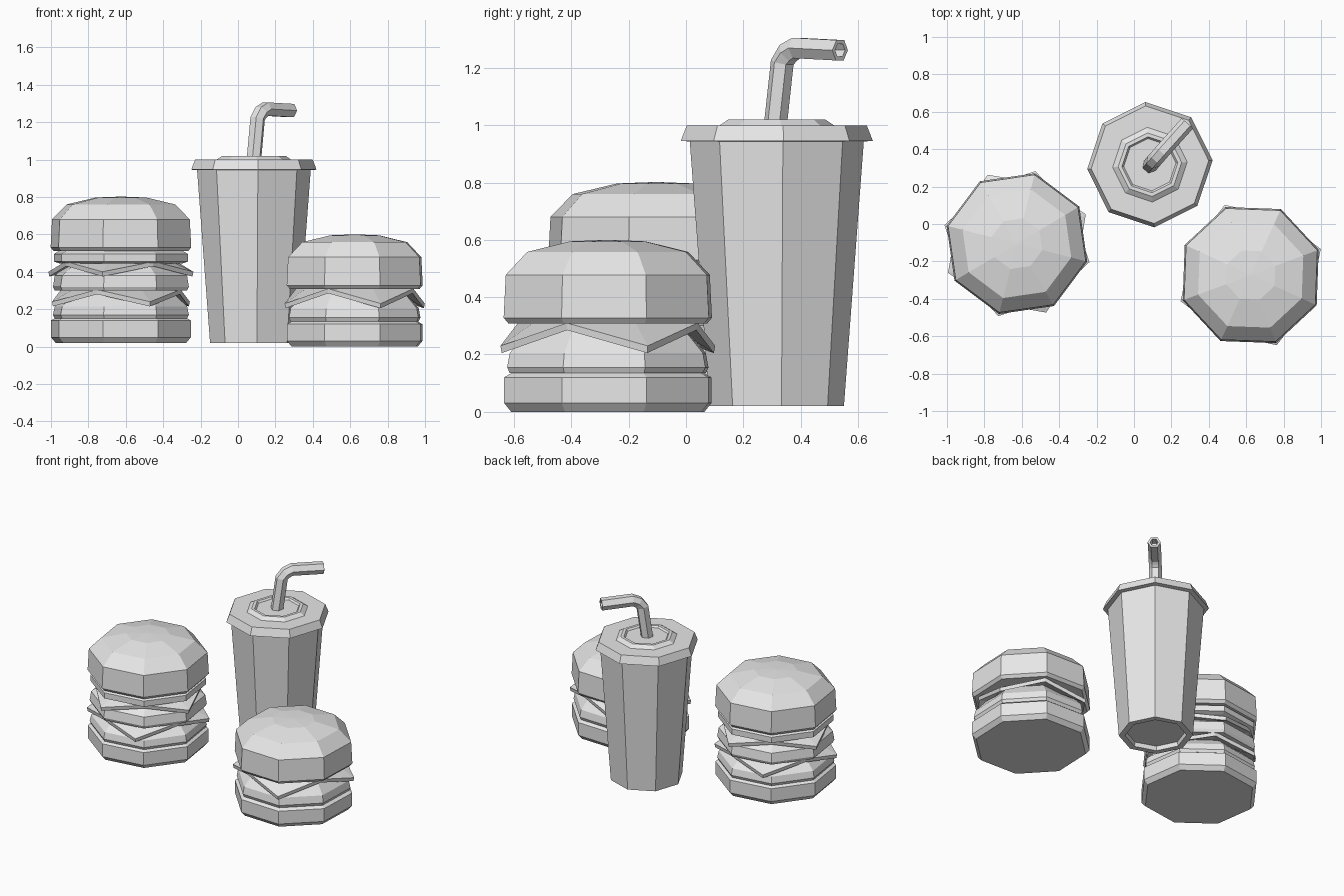
import bpy, bmesh
from math import sin, cos, radians, tau
from mathutils import Vector

cube = bpy.data.objects.get("Cube")
if cube:
    bpy.data.objects.remove(cube)

grey = bpy.data.materials.new("plain grey")
grey.use_nodes = True
grey.diffuse_color = (0.8, 0.8, 0.8, 1)
grey.node_tree.nodes["Principled BSDF"].inputs["Base Color"].default_value = (0.8, 0.8, 0.8, 1)


def skin(name, rings):
    """Join rings of points with faces and close both ends."""
    bm = bmesh.new()
    loops = [[bm.verts.new(p) for p in ring] for ring in rings]
    n = len(loops[0])
    for a, b in zip(loops, loops[1:]):
        for i in range(n):
            j = (i + 1) % n
            bm.faces.new((a[i], a[j], b[j], b[i]))
    bm.faces.new(loops[0][::-1])
    bm.faces.new(loops[-1])
    bmesh.ops.recalc_face_normals(bm, faces=bm.faces)
    mesh = bpy.data.meshes.new(name)
    bm.to_mesh(mesh)
    bm.free()
    mesh.materials.append(grey)
    obj = bpy.data.objects.new(name, mesh)
    bpy.context.collection.objects.link(obj)
    return obj


def octagon(centre, turn, r, z, r_odd=None, z_odd=None):
    """Eight points; odd ones may have their own radius and height."""
    pts = []
    for i in range(8):
        odd = i % 2 and r_odd is not None
        a = radians(turn) + tau * i / 8
        rr, zz = (r_odd, z_odd) if odd else (r, z)
        pts.append((centre[0] + rr * cos(a), centre[1] + rr * sin(a), zz))
    return pts


def lathe(name, centre, turn, profile):
    return skin(name, [octagon(centre, turn, r, z) for r, z in profile])


def cheese(name, centre, turn, low, high):
    """Square slice whose four corners droop over the patty."""
    t = 0.025
    skin(name, [
        octagon(centre, turn, 0.27, high - t),
        octagon(centre, turn, 0.395, low, 0.34, high - t),
        octagon(centre, turn, 0.40, low + t, 0.345, high),
        octagon(centre, turn, 0.27, high + 0.005),
    ])


def patty(name, centre, turn, z0, z1, top):
    """Patty with a sloped filling on top that carries the cheese."""
    lathe(name, centre, turn, [(0.365, z0), (0.375, z0 + 0.02),
                               (0.365, z1), (0.29, top)])


def bottom_bun(name, centre, turn, z):
    lathe(name, centre, turn, [(0.36, z), (0.386, z + 0.03),
                               (0.386, z + 0.12), (0.35, z + 0.14)])


def top_bun(name, centre, turn, z):
    lathe(name, centre, turn, [(0.37, z), (0.388, z + 0.02), (0.38, z + 0.17),
                               (0.30, z + 0.25), (0.14, z + 0.287), (0.01, z + 0.292)])


# Single burger
c, turn = (0.624, -0.273), 20.4
bottom_bun("single_bottom_bun", c, turn, 0)
patty("single_patty", c, turn, 0.135, 0.205, 0.29)
cheese("single_cheese", c, turn, 0.205, 0.31)
top_bun("single_top_bun", c, turn, 0.308)

# Double burger
c, turn = (-0.626, -0.105), 30.7
bottom_bun("double_bottom_bun", c, turn, 0.02)
patty("double_lower_patty", c, turn, 0.15, 0.215, 0.285)
cheese("double_lower_cheese", c, 23, 0.215, 0.305)
patty("double_upper_patty", c, turn, 0.30, 0.38, 0.44)
cheese("double_upper_cheese", c, turn + 45, 0.375, 0.455)
lathe("double_onion", c, turn, [(0.34, 0.445), (0.37, 0.455), (0.37, 0.495), (0.34, 0.512)])
top_bun("double_top_bun", c, turn, 0.51)

# Cup with a recessed base, and its lid
c, turn = (0.085, 0.317), 4
lathe("cup", c, turn, [(0.19, 0.05), (0.195, 0.02), (0.235, 0.02), (0.305, 0.95)])
lathe("cup_lid", c, turn, [(0.30, 0.943), (0.336, 0.946), (0.315, 1.0), (0.20, 1.0),
                           (0.17, 1.02), (0.15, 1.02), (0.14, 1.008)])

# Bent drinking straw, open at the tip
path = [Vector(p) for p in ((0.085, 0.312, 1.0), (0.105, 0.336, 1.22), (0.124, 0.357, 1.253),
                            (0.148, 0.385, 1.27), (0.285, 0.538, 1.262))]
side = (path[-1] - path[0]).cross(Vector((0, 0, 1))).normalized()
rings = []


def straw_ring(p, along, r):
    up = side.cross(along).normalized()
    rings.append([p + r * (cos(tau * k / 6) * side + sin(tau * k / 6) * up) for k in range(6)])


for i, p in enumerate(path):
    along = path[min(i + 1, len(path) - 1)] - path[max(i - 1, 0)]
    straw_ring(p, along, 0.041)
tip = (path[-1] - path[-2]).normalized()
straw_ring(path[-1], tip, 0.026)
straw_ring(path[-1] - tip * 0.06, tip, 0.024)
skin("straw", rings)
